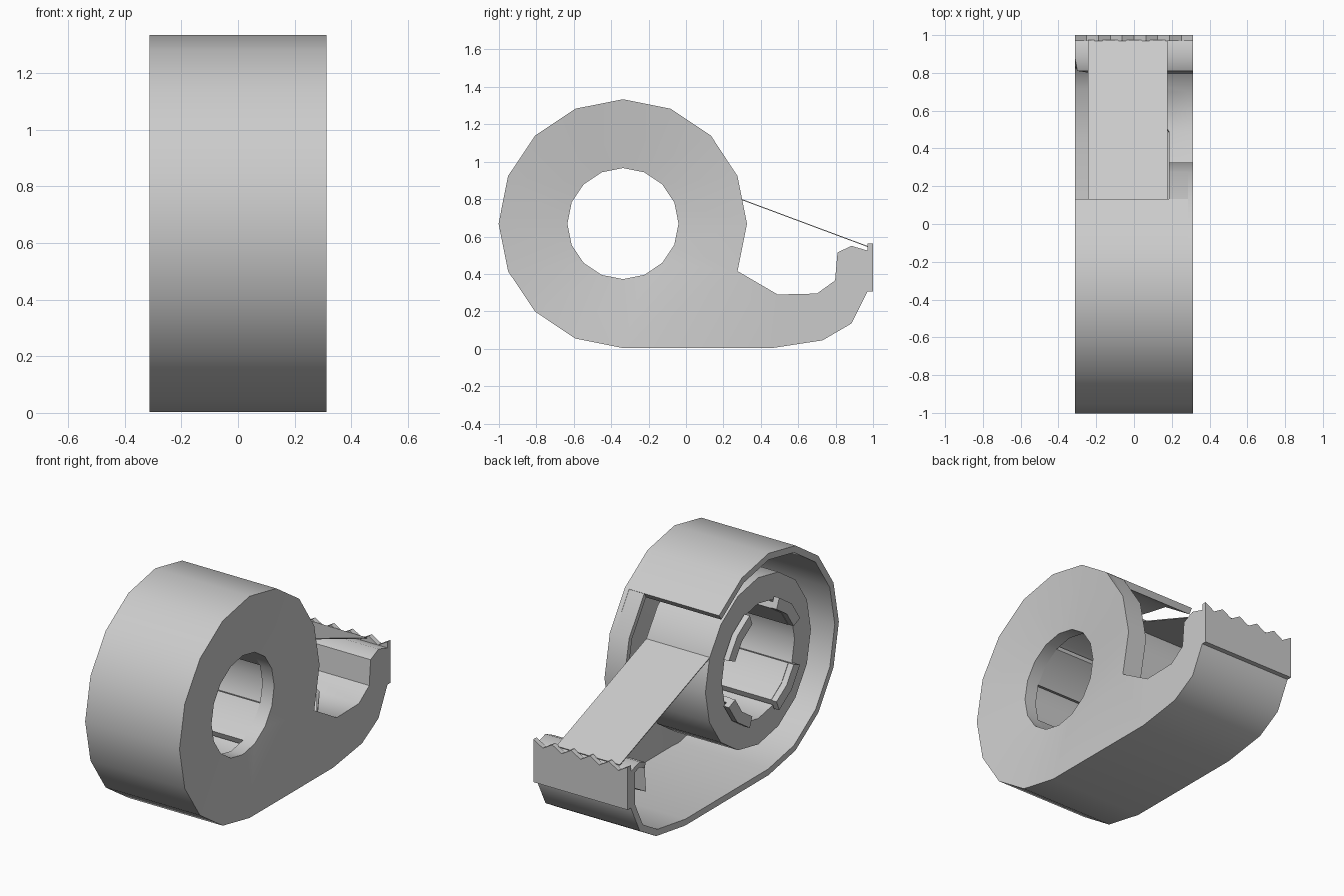
import bpy, bmesh
from math import sin, cos, radians, hypot
from mathutils import Vector

if "Cube" in bpy.data.objects:
    bpy.data.objects.remove(bpy.data.objects["Cube"])

CY, CZ = -0.337, 0.669          # centre of the round housing
W = 0.313                       # half width
PLATE_X = 0.285                 # inner face of the side plate


def arc(r, a0, a1, step=22.5):
    n = round(abs(a1 - a0) / step)
    return [(CY + r * cos(radians(a0 + (a1 - a0) * i / n)),
             CZ + r * sin(radians(a0 + (a1 - a0) * i / n))) for i in range(n + 1)]


def finish(name, bm):
    bmesh.ops.recalc_face_normals(bm, faces=bm.faces)
    mesh = bpy.data.meshes.new(name)
    bm.to_mesh(mesh)
    bm.free()
    ob = bpy.data.objects.new(name, mesh)
    bpy.context.collection.objects.link(ob)
    bpy.ops.object.select_all(action='DESELECT')
    ob.select_set(True)
    bpy.context.view_layer.objects.active = ob
    bpy.ops.object.shade_smooth_by_angle(angle=radians(48))
    return ob


def prism(name, loops, x0, x1, shape=None):
    """Extrude a (y, z) outline with optional holes from x0 to x1;
    shape(vert) may adjust the x of each vertex afterwards."""
    bm = bmesh.new()
    edges = []
    for loop in loops:
        vs = [bm.verts.new((x0, y, z)) for y, z in loop]
        edges += [bm.edges.new((vs[i - 1], vs[i])) for i in range(len(vs))]
    bmesh.ops.triangle_fill(bm, edges=edges, use_beauty=True, normal=(1, 0, 0))
    ext = bmesh.ops.extrude_face_region(bm, geom=bm.faces[:], use_keep_orig=True)
    verts = [g for g in ext['geom'] if isinstance(g, bmesh.types.BMVert)]
    bmesh.ops.translate(bm, verts=verts, vec=(x1 - x0, 0, 0))
    if shape:
        for v in bm.verts:
            v.co.x = shape(v.co)
    return finish(name, bm)


def band(path, t):
    """Closed outline of a strip: the path plus its mitred offset to the left."""
    p = [Vector(q) for q in path]
    off = []
    for i in range(len(p)):
        dirs = []
        if i > 0:
            dirs.append((p[i] - p[i - 1]).normalized())
        if i < len(p) - 1:
            dirs.append((p[i + 1] - p[i]).normalized())
        ns = [Vector((-d.y, d.x)) for d in dirs]
        m = sum(ns, Vector((0, 0))).normalized()
        off.append(p[i] + m * t / max(m.dot(ns[0]), 0.4))
    return [tuple(q) for q in p] + [tuple(q) for q in reversed(off)]


def dish(co):
    """Sink the plate towards its hole."""
    return co.x - (0.045 if hypot(co.y - CY, co.z - CZ) < 0.31 else 0)


def widen(co):
    """Narrow flange that spreads to full width at the front lip."""
    if co.x > 0.2:
        return co.x
    steps = [(-9, 0.185), (0.5, 0.185), (0.70, 0.05), (0.795, -0.2), (0.812, -W), (9, -W)]
    for (y0, a), (y1, b) in zip(steps, steps[1:]):
        if y0 <= co.y <= y1:
            return a + (b - a) * (co.y - y0) / (y1 - y0)


# Outline pieces of the housing
round_wall = arc(0.665, 45, 270)
base = [(0.455, 0.003), (0.73, 0.045), (0.885, 0.135), (0.97, 0.305)]
lip = [(0.797, 0.365), (0.81, 0.515), (0.885, 0.55), (0.97, 0.525)]
front_edge = arc(0.663, 45, -22.5)
slot = [(0.49, 0.29), (0.70, 0.295)]

# Dished side plate with a round hole
outline = round_wall + base + lip[::-1] + slot[::-1] + front_edge[:0:-1]
prism("side_plate", [outline, arc(0.297, 0, 337.5)], PLATE_X, W, dish)

# Outer rim, and the flange that runs down the slot into the front lip
prism("outer_rim", [band(round_wall + base + [(0.97, 0.51)], 0.038)], -W, PLATE_X)
prism("slot_flange", [band(front_edge + slot + lip, -0.03)], 0.185, PLATE_X, widen)

# Tape roll and the pulled-out strip
prism("tape_roll", [arc(0.5, 0, 337.5), arc(0.345, 0, 337.5)], -0.243, 0.178)
prism("tape_strip", [band([(0.122, 0.866), (0.975, 0.548)], -0.005)], -0.243, 0.178)

# Hub: collar on the plate and four arms with outward hooks
prism("hub_collar", [arc(0.33, 0, 337.5), arc(0.297, 0, 337.5)], 0.19, 0.255)
for k in range(4):
    a = 22.5 + 90 * k
    prism(f"hub_arm_{k}", [arc(0.335, a, a + 45) + arc(0.297, a + 45, a)], -0.25, 0.19)
    prism(f"hub_hook_{k}", [arc(0.365, a, a + 45) + arc(0.30, a + 45, a)], -0.285, -0.25)

# Serrated cutter blade
bm = bmesh.new()
n = 5
pts = [(-W, 0.305), (W, 0.305)]
for i in range(2 * n + 1):
    pts.append((W - 2 * W * i / (2 * n), 0.562 if i % 2 == 0 else 0.525))
face = bm.faces.new([bm.verts.new((x, 0.97, z)) for x, z in pts])
ext = bmesh.ops.extrude_face_region(bm, geom=[face], use_keep_orig=True)
bmesh.ops.translate(bm, vec=(0, 0.03, 0),
                    verts=[g for g in ext['geom'] if isinstance(g, bmesh.types.BMVert)])
finish("cutter_blade", bm)
